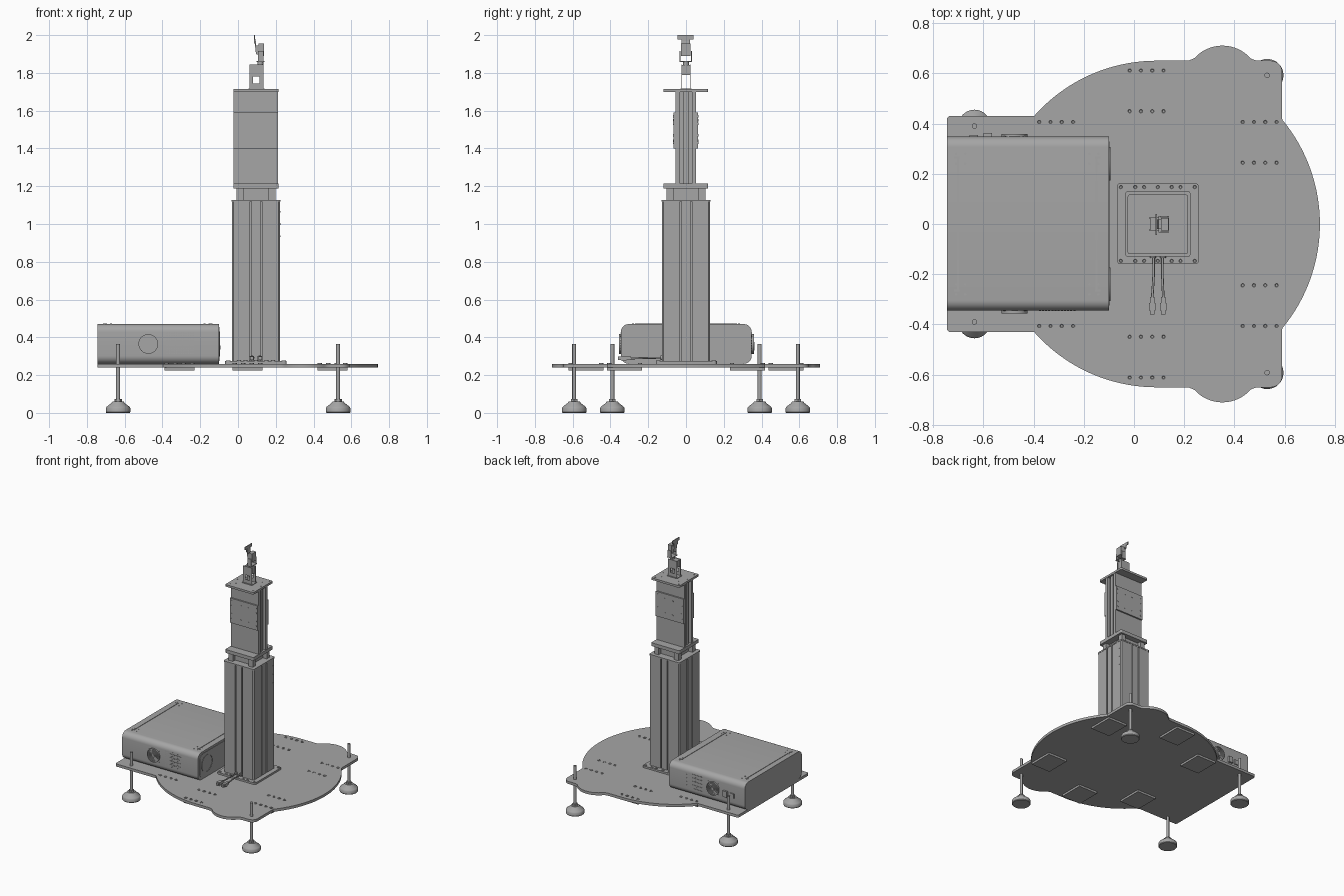
import bpy, bmesh, math
from mathutils import Vector

if "Cube" in bpy.data.objects:
    bpy.data.objects.remove(bpy.data.objects["Cube"], do_unlink=True)

grey = bpy.data.materials.new("machine_grey")
grey.use_nodes = True
COLOR = (0.38, 0.38, 0.38, 1)
grey.diffuse_color = COLOR
grey.node_tree.nodes["Principled BSDF"].inputs["Base Color"].default_value = COLOR

CX = 0.095  # mast centre in x


def finish(name, bm, smooth=False):
    bmesh.ops.remove_doubles(bm, verts=bm.verts, dist=1e-5)
    bmesh.ops.recalc_face_normals(bm, faces=bm.faces)
    me = bpy.data.meshes.new(name)
    bm.to_mesh(me)
    bm.free()
    ob = bpy.data.objects.new(name, me)
    bpy.context.collection.objects.link(ob)
    me.materials.append(grey)
    if smooth:
        bpy.ops.object.select_all(action='DESELECT')
        ob.select_set(True)
        bpy.context.view_layer.objects.active = ob
        bpy.ops.object.shade_smooth_by_angle(angle=math.radians(35))
    return ob


def arc(cx, cy, r, a0, a1, n):
    return [(cx + r * math.cos(math.radians(a0 + (a1 - a0) * i / n)),
             cy + r * math.sin(math.radians(a0 + (a1 - a0) * i / n))) for i in range(n + 1)]


def rounded(x0, x1, y0, y1, r, n=6):
    return (arc(x1 - r, y1 - r, r, 0, 90, n) + arc(x0 + r, y1 - r, r, 90, 180, n)
            + arc(x0 + r, y0 + r, r, 180, 270, n) + arc(x1 - r, y0 + r, r, 270, 360, n))


def prism(name, pts, lo, hi, axis='z', smooth=False):
    place = {'z': lambda a, b, h: (a, b, h), 'x': lambda a, b, h: (h, a, b),
             'y': lambda a, b, h: (a, h, b)}[axis]
    bm = bmesh.new()
    low = [bm.verts.new(place(a, b, lo)) for a, b in pts]
    top = [bm.verts.new(place(a, b, hi)) for a, b in pts]
    bm.faces.new(low)
    bm.faces.new(top)
    for i in range(len(pts)):
        j = (i + 1) % len(pts)
        bm.faces.new((low[i], low[j], top[j], top[i]))
    return finish(name, bm, smooth)


def boxes(name, spans):
    """One object made of boxes given as (x0, x1, y0, y1, z0, z1)."""
    bm = bmesh.new()
    for x0, x1, y0, y1, z0, z1 in spans:
        vs = bmesh.ops.create_cube(bm, size=1)["verts"]
        for v in vs:
            v.co = Vector((x0 if v.co.x < 0 else x1, y0 if v.co.y < 0 else y1, z0 if v.co.z < 0 else z1))
    bmesh.ops.recalc_face_normals(bm, faces=bm.faces)
    return finish(name, bm)


def lathe(name, profile, places, axis=(0, 0, 1), n=24, smooth=True):
    """Turn (radius, height) points about an axis at every place."""
    bm = bmesh.new()
    q = Vector((0, 0, 1)).rotation_difference(Vector(axis))
    for p in places:
        rings = []
        for r, h in profile:
            if r == 0:
                rings.append([bm.verts.new(Vector(p) + q @ Vector((0, 0, h)))] * n)
            else:
                rings.append([bm.verts.new(Vector(p) + q @ Vector((r * math.cos(2 * math.pi * k / n),
                              r * math.sin(2 * math.pi * k / n), h))) for k in range(n)])
        for A, B in zip(rings, rings[1:]):
            for k in range(n):
                m = (k + 1) % n
                bm.faces.new(list(dict.fromkeys((A[k], A[m], B[m], B[k]))))
    return finish(name, bm, smooth)


SCREW = [(0.011, 0), (0.011, 0.003), (0.007, 0.003), (0.005, 0.0005), (0, 0.0005)]
TINY = [(0.005, 0), (0.005, 0.003), (0, 0.003)]

# Base plate outline, mirrored front to back
a_left = 180 - math.degrees(math.asin(0.43 / 0.65))
half = (arc(-0.73, 0.415, 0.015, 180, 90, 4) + arc(0.09, 0, 0.65, a_left, 90, 24)
        + [(0.215, 0.65), (0.232, 0.656)] + arc(0.352, 0.56, 0.15, 138, 42, 16)
        + [(0.472, 0.656), (0.489, 0.65)] + arc(0.545, 0.605, 0.045, 90, 0, 8)
        + arc(0.09, 0, 0.65, 39.7, 0, 20))
prism("base_plate", half + [(x, -y) for x, y in reversed(half[:-1])], 0.24, 0.26, smooth=True)

# Mounting pads below the plate and bolt rows above it
pads, bolts = [], []
for s in (-1, 1):
    for x, y in ((-0.31, 0.325), (0.05, 0.53), (0.5, 0.325)):
        pads.append((x - 0.08, x + 0.08, s * y - 0.093, s * y + 0.093, 0.225, 0.2405))
        for dy in (-0.081, 0.081):
            if x > 0 or dy > 0:
                bolts += [(x + 0.045 * (k - 1.5), s * (y + dy), 0.26) for k in range(4)]
boxes("mounting_pads", pads)
lathe("plate_bolts", SCREW, bolts, n=12)

# Levelling feet with threaded rods
feet = [(x, s * y, 0) for x, y in ((-0.635, 0.39), (0.53, 0.592)) for s in (-1, 1)]
lathe("levelling_feet", [(0, 0), (0.062, 0), (0.065, 0.004), (0.065, 0.025), (0.06, 0.033),
                         (0.035, 0.052), (0.03, 0.06), (0, 0.06)], feet, n=32)
lathe("foot_nuts", [(0.02, 0.058), (0.02, 0.073), (0, 0.073)], feet, n=6, smooth=False)
lathe("foot_rods", [(0.0105, 0.06), (0.0105, 0.365), (0, 0.365)], feet, n=16)

# Side cabinet
prism("cabinet", rounded(-0.345, 0.348, 0.26, 0.47, 0.042, 8), -0.745, -0.10, 'x', smooth=True)
prism("cabinet_end_left", rounded(-0.325, 0.328, 0.275, 0.455, 0.035), -0.10, -0.097, 'x', smooth=True)
for i, x in enumerate((-0.70, -0.15)):
    s = 1 if i else -1
    boxes("lid_seam_%d" % i, [(x - 0.004, x + 0.004, -0.265, 0.265, 0.469, 0.473)]
          + [(x + s * 0.005 - 0.011, x + s * 0.005 + 0.011, y - 0.004, y + 0.004, 0.469, 0.473) for y in (-0.265, 0.265)])
lathe("lid_screws", TINY, [(x + dx, s * y, 0.469) for x in (-0.69, -0.16) for dx in (-0.018, 0.018)
                           for y in (0.24, 0.28) for s in (-1, 1)], n=8)
lathe("round_end_covers", [(0.066, 0), (0.066, 0.004), (0.062, 0.004), (0.062, 0.001), (0, 0.001)],
      [(-0.098, y, 0.365) for y in (-0.24, 0.24)], axis=(1, 0, 0), n=40)
boxes("cover_latch", [(-0.098, -0.093, 0.18, 0.198, 0.335, 0.358)])

# Fan grilles and vent fields on the cabinet's long sides
GRILLE = [(0.052, 0), (0.052, 0.012)]
for r in (0.046, 0.036, 0.026, 0.016):
    GRILLE += [(r, 0.012), (r, 0.006), (r - 0.005, 0.006), (r - 0.005, 0.012)]
GRILLE += [(0, 0.012)]
for side, y, s in (("front", -0.344, -1), ("back", 0.347, 1)):
    lathe(side + "_fan_grille", GRILLE, [(-0.475, y, 0.365)], axis=(0, s, 0), n=32)
    lathe(side + "_fan_screws", TINY, [(-0.475 + a * 0.042, y, 0.365 + b * 0.042)
                                       for a in (-1, 1) for b in (-1, 1)], axis=(0, s, 0), n=8)
    lathe(side + "_vent", [(0.004, 0), (0.004, 0.002), (0, 0.002)],
          [(-0.375 + 0.0125 * i, y, 0.315 + 0.0135 * j) for i in range(12) for j in range(9)],
          axis=(0, s, 0), n=6, smooth=False)
boxes("back_ports", [(-0.60, -0.565, 0.345, 0.362, 0.33, 0.375), (-0.655, -0.62, 0.345, 0.355, 0.335, 0.37)])

# Lower mast: flanged square tube with paired grooves on every side
prism("mast_flange", rounded(CX - 0.163, CX + 0.163, -0.16, 0.163, 0.015), 0.26, 0.274, smooth=True)
H = 0.128
side_pts = [(-H + 0.008, H), (-0.032, H), (-0.032, H - 0.01), (-0.024, H - 0.01), (-0.024, H), (0.024, H),
            (0.024, H - 0.01), (0.032, H - 0.01), (0.032, H), (H - 0.008, H)]
section = []
for k in range(4):
    c, s = round(math.cos(-k * math.pi / 2)), round(math.sin(-k * math.pi / 2))
    section += [(CX + c * x - s * y, s * x + c * y) for x, y in side_pts]
prism("lower_mast", section, 0.27, 1.12)
prism("lower_mast_cap", rounded(CX - 0.13, CX + 0.13, -0.13, 0.13, 0.01, 3), 1.118, 1.128)
flange_pts = [(CX + 0.147 * a, 0.147 * b, 0.274) for a in (-1, 1) for b in (-1, 1)]
flange_pts += [(CX + dx, s * 0.147, 0.274) for dx in (-0.09, -0.055, 0, 0.055, 0.09) for s in (-1, 1)]
lathe("flange_bolts", SCREW, flange_pts, n=12)
lathe("mast_side_screws", TINY, [(CX + H - 0.001, 0.105, z) for z in (0.935, 1.0, 1.065)], axis=(1, 0, 0), n=8)
lathe("cable_glands", [(0.012, 0), (0.012, 0.008), (0, 0.008)],
      [(x, -H, 0.292) for x in (0.075, 0.115)], axis=(0, -1, 0), n=16)

# Neck between the mast sections
boxes("neck", [(CX - 0.07, CX + 0.07, -0.075, 0.075, 1.12, 1.19)]
      + [(CX + a * 0.085 - 0.018, CX + a * 0.085 + 0.018, b * 0.085 - 0.018, b * 0.085 + 0.018, 1.12, 1.19)
         for a in (-1, 1) for b in (-1, 1)])
prism("neck_plate", rounded(CX - 0.12, CX + 0.12, -0.12, 0.117, 0.008, 3), 1.188, 1.214)

# Upper mast: two wide skins around a recessed core
boxes("upper_mast", [(CX - 0.118, CX + 0.118, -0.055, -0.033, 1.214, 1.70),
                     (CX - 0.118, CX + 0.118, 0.033, 0.053, 1.214, 1.70),
                     (CX - 0.095, CX + 0.095, -0.034, 0.034, 1.214, 1.70),
                     (CX - 0.108, CX + 0.108, -0.012, 0.012, 1.214, 1.70)])
boxes("clamp_plates", [(CX - 0.118, CX + 0.118, -0.066, -0.054, 1.40, 1.59),
                       (CX - 0.118, CX + 0.118, 0.052, 0.064, 1.40, 1.59)])
for side, y, s in (("front", -0.065, -1), ("back", 0.063, 1)):
    lathe(side + "_clamp_screws", [(0.007, 0), (0.007, 0.003), (0, 0.003)],
          [(CX + dx, y, z) for dx in (-0.105, 0.105) for z in (1.43, 1.47, 1.53, 1.57)]
          + [(CX + dx, y, z) for dx in (-0.025, 0.04) for z in (1.44, 1.55)], axis=(0, s, 0), n=10)
prism("top_plate", rounded(CX - 0.12, CX + 0.12, -0.12, 0.117, 0.008, 3), 1.698, 1.714)
lathe("top_plate_screws", TINY, [(CX + a * 0.1, b * 0.095, 1.713) for a in (-1, 1) for b in (-1, 0, 1)]
      + [(CX + a * 0.07, b * 0.06, 1.713) for a in (-1, 1) for b in (-1, 1)], n=8)

# Sensor head: windowed bracket, tilt unit and small top panel
cheeks = []
for y in (-0.025, 0.021):
    cheeks += [(0.06, 0.08, y, y + 0.004, 1.714, 1.845), (0.115, 0.135, y, y + 0.004, 1.714, 1.845),
               (0.08, 0.115, y, y + 0.004, 1.714, 1.745), (0.08, 0.115, y, y + 0.004, 1.78, 1.845)]
boxes("head_bracket", cheeks + [(0.055, 0.14, -0.03, 0.03, 1.714, 1.718)])
boxes("pan_motor", [(0.065, 0.13, -0.021, 0.021, 1.79, 1.842)])
lathe("pan_shaft", [(0, 0.84), (0.016, 0.84), (0.016, 0.862), (0, 0.862)], [(0.118, 0, 1.0)], n=16)
boxes("tilt_yoke", [(0.098, 0.14, -0.034, 0.031, 1.858, 1.864), (0.105, 0.135, -0.034, -0.029, 1.86, 1.915),
                    (0.105, 0.135, 0.026, 0.031, 1.86, 1.915)])
boxes("tilt_motor", [(0.108, 0.138, -0.026, 0.024, 1.89, 1.955), (0.098, 0.11, -0.02, 0.018, 1.90, 1.945)])
prism("head_arm", [(0.088, 1.965), (0.095, 1.90), (0.108, 1.895), (0.108, 1.91), (0.1, 1.915), (0.094, 1.968)],
      -0.02, 0.018, 'y')
boxes("head_panel", [(0.085, 0.091, -0.044, 0.04, 1.978, 2.0), (0.085, 0.092, -0.025, 0.022, 1.955, 1.98)])

# Two cables with plugs leaving the mast's front
for i, (x0, x1) in enumerate(((0.078, 0.072), (0.113, 0.117))):
    cu = bpy.data.curves.new("cable_%d" % i, 'CURVE')
    cu.dimensions = '3D'
    cu.bevel_depth = 0.005
    cu.bevel_resolution = 2
    cu.use_fill_caps = True
    sp = cu.splines.new('BEZIER')
    path = [(x0, -0.125, 0.292), (x0, -0.20, 0.291), (x1, -0.30, 0.288)]
    sp.bezier_points.add(2)
    for bp, co in zip(sp.bezier_points, path):
        bp.co = co
        bp.handle_left_type = bp.handle_right_type = 'AUTO'
    cu.materials.append(grey)
    bpy.context.collection.objects.link(bpy.data.objects.new("cable_%d" % i, cu))
    boxes("cable_plug_%d" % i, [(x1 - 0.013, x1 + 0.013, -0.345, -0.315, 0.278, 0.302),
                                (x1 - 0.009, x1 + 0.009, -0.36, -0.29, 0.281, 0.298)])
